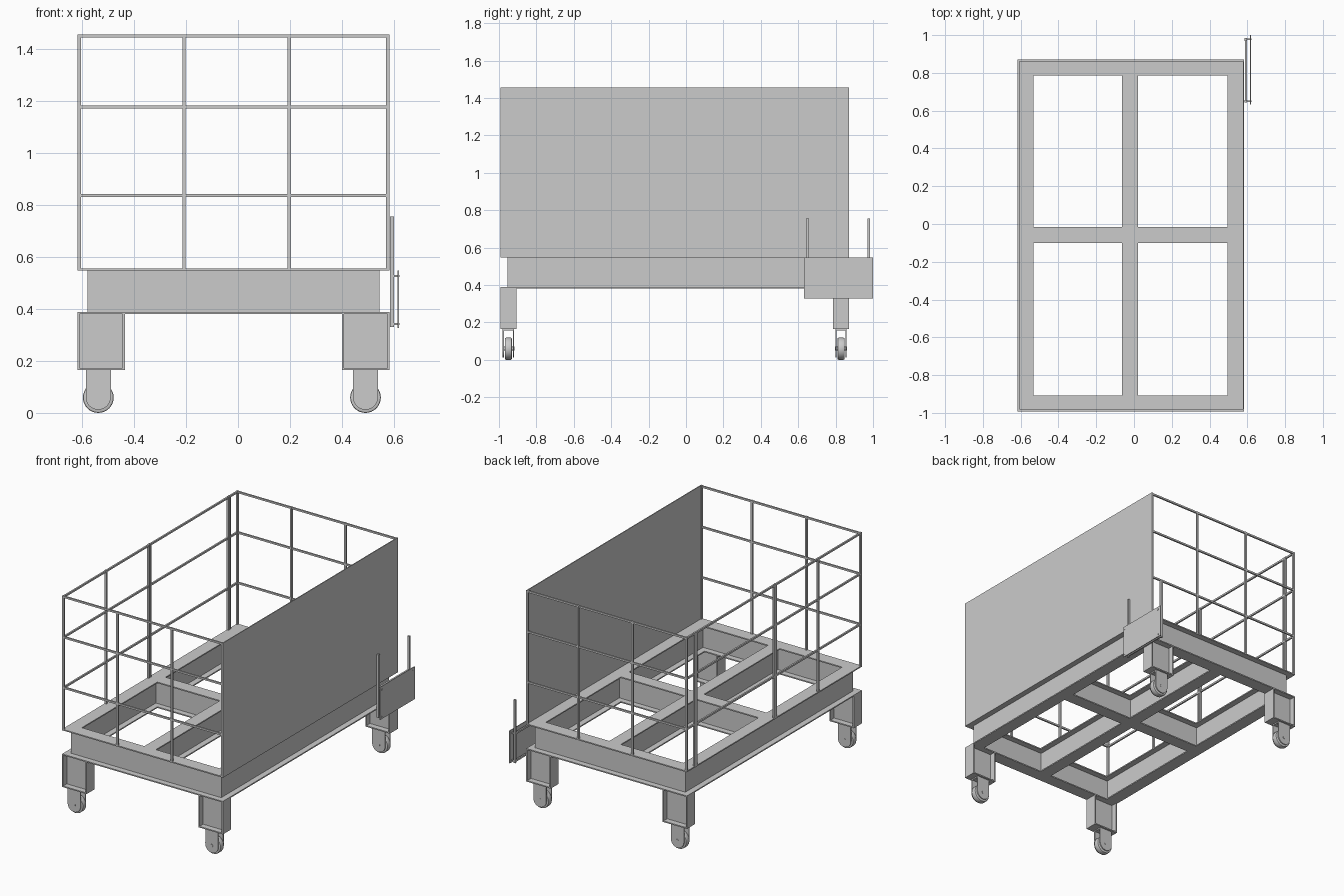
import bpy, bmesh, math

if "Cube" in bpy.data.objects:
    bpy.data.objects.remove(bpy.data.objects["Cube"])

X0, X1, Y0, Y1 = -0.617, 0.582, -0.993, 0.872   # outer limits of frame
FW, T = 0.086, 0.008                            # flange width, plate thickness
ZB, ZT = 0.38, 0.555                            # frame bottom and top
TOP = 1.455


def make(name, bm):
    bmesh.ops.recalc_face_normals(bm, faces=bm.faces)
    me = bpy.data.meshes.new(name)
    bm.to_mesh(me)
    bm.free()
    ob = bpy.data.objects.new(name, me)
    bpy.context.collection.objects.link(ob)
    return ob


def add_box(bm, x0, x1, y0, y1, z0, z1):
    vs = bmesh.ops.create_cube(bm, size=1)['verts']
    for v in vs:
        v.co = ((x0 + x1) / 2 + v.co.x * (x1 - x0),
                (y0 + y1) / 2 + v.co.y * (y1 - y0),
                (z0 + z1) / 2 + v.co.z * (z1 - z0))


def boxes(name, items):
    bm = bmesh.new()
    for b in items:
        add_box(bm, *b)
    return make(name, bm)


def extrude_y(bm, pts, y0, y1):
    # closed x-z outline extruded along y
    f = bm.faces.new([bm.verts.new((x, y0, z)) for x, z in pts])
    r = bmesh.ops.extrude_face_region(bm, geom=[f])
    for v in r['geom']:
        if isinstance(v, bmesh.types.BMVert):
            v.co.y = y1


def circle(cx, cz, r, a0=0, a1=360, n=32):
    full = a1 - a0 == 360
    return [(cx + r * math.cos(math.radians(a0 + (a1 - a0) * i / n)),
             cz + r * math.sin(math.radians(a0 + (a1 - a0) * i / n)))
            for i in range(n if full else n + 1)]


# I-beam base frame: long beams, then cross beams fitted between them
h = FW / 2
xs = [X0 + h, -0.021, X1 - h]
ys = [Y0 + h, -0.058, Y1 - h]
for i, x in enumerate(xs):
    boxes(f"long_beam_{i}", [
        (x - h, x + h, Y0, Y1, ZB, ZB + T),
        (x - h, x + h, Y0, Y1, ZT - T, ZT),
        (x - T / 2, x + T / 2, ys[0], ys[2], ZB + T, ZT - T)])
for i, y in enumerate(ys):
    parts = [(xs[0] - T / 2, xs[2] + T / 2, y - T / 2, y + T / 2, ZB + T, ZT - T)]
    for a, b in ((xs[0], xs[1]), (xs[1], xs[2])):
        parts += [(a + h, b - h, y - h, y + h, ZB, ZB + T),
                  (a + h, b - h, y - h, y + h, ZT - T, ZT)]
    boxes(f"cross_beam_{i}", parts)

# Legs (upright I-beams with foot plate) and casters
LW, LZ = 0.182, 0.165
for sx, lx in (("left", X0), ("right", X1 - LW)):
    for sy, y in (("front", ys[0]), ("back", ys[2])):
        boxes(f"{sy}_{sx}_leg", [
            (lx, lx + T, y - h, y + h, LZ, ZB),
            (lx + LW - T, lx + LW, y - h, y + h, LZ, ZB),
            (lx + T, lx + LW - T, y - T / 2, y + T / 2, LZ, ZB),
            (lx + T, lx + LW - T, y - h, y + h, LZ, LZ + T)])
        cx = lx + (0.08 if sx == "left" else 0.09)
        # fork cheeks with rounded ends and top plate
        bm = bmesh.new()
        outline = [(cx + 0.048, LZ)] + [(cx - 0.048, LZ)] + circle(cx, 0.06, 0.048, 180, 360, 16)
        for s in (-1, 1):
            extrude_y(bm, outline, y + s * 0.024, y + s * 0.030)
        add_box(bm, cx - 0.047, cx + 0.047, y - 0.024, y + 0.024, LZ - 0.008, LZ)
        make(f"{sy}_{sx}_fork", bm)
        # wheel with bevelled tread, and axle
        bm = bmesh.new()
        extrude_y(bm, circle(cx, 0.059, 0.059), y - 0.019, y + 0.019)
        rim = [e for e in bm.edges if abs(e.verts[0].co.y - e.verts[1].co.y) < 1e-6]
        bmesh.ops.bevel(bm, geom=rim, offset=0.006, segments=2, affect='EDGES', profile=0.5)
        extrude_y(bm, circle(cx, 0.06, 0.010, n=16), y - 0.032, y + 0.032)
        w = make(f"{sy}_{sx}_wheel", bm)
        bpy.context.view_layer.objects.active = w
        w.select_set(True)
        bpy.ops.object.shade_smooth_by_angle(angle=math.radians(30))
        w.select_set(False)

# Cage of thin square bars on front, back and left
B = 0.013
rails = [0.829, 1.169, TOP - B]
posts = [X0, -0.214, 0.190, X1 - B]
for name, y in (("front", Y0), ("back", Y1 - B)):
    boxes(f"{name}_cage_posts", [(x, x + B, y, y + B, ZT, TOP) for x in posts])
    boxes(f"{name}_cage_rails", [(X0 + B, X1 - B, y + 0.001, y + B - 0.001, z, z + B - 0.001)
                                 for z in rails])
boxes("left_cage_rails", [(X0 + 0.001, X0 + B - 0.001, Y0 + B, Y1 - B, z, z + B - 0.001)
                          for z in rails])
boxes("left_cage_posts", [(X0, X0 + B, y, y + B, ZT, TOP)
                          for y in (-0.54, -0.088, -0.072, 0.760, 0.776)])

# Solid right side
boxes("right_side_panel", [(X1 - 0.006, X1, Y0 + B, Y1 - B, ZT, TOP)])

# Push handle bracket: uprights, ties, face plate and bolts
boxes("handle_uprights", [(0.585, 0.599, y, y + 0.015, 0.33, 0.755) for y in (0.642, 0.970)])
boxes("handle_ties", [(0.587, 0.597, 0.657, 0.970, z, z + 0.012) for z in (0.335, 0.52)])
boxes("handle_plate", [(0.614, 0.619, 0.632, 1.0, 0.327, 0.547)])
boxes("plate_bolts", [(0.599, 0.621, y - 0.004, y + 0.004, z - 0.004, z + 0.004)
                      for y in (0.650, 0.978) for z in (0.342, 0.526)])
